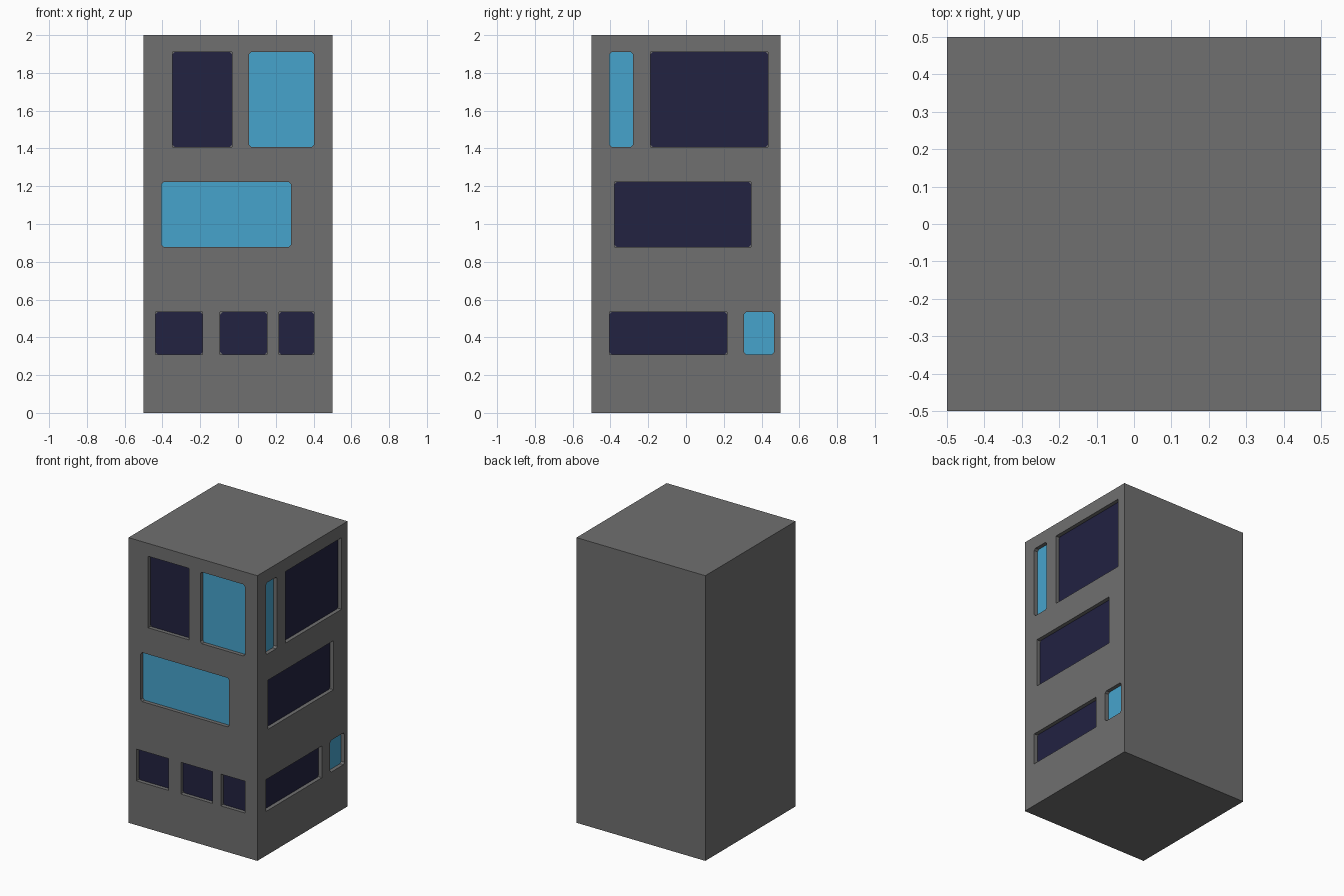
import bpy, bmesh
from mathutils import Vector

if "Cube" in bpy.data.objects:
    bpy.data.objects.remove(bpy.data.objects["Cube"])

DEPTH = 0.03     # how far the windows are set into the wall
PANE = 0.003     # glass thickness
CORNER = 0.012   # cut corner size


def material(name, rgb):
    m = bpy.data.materials.new(name)
    m.diffuse_color = (*rgb, 1)
    m.use_nodes = True
    m.node_tree.nodes["Principled BSDF"].inputs["Base Color"].default_value = m.diffuse_color
    return m


WALL = material("grey_concrete", (0.160, 0.160, 0.160))
LIT = material("light_blue_glass", (0.062, 0.370, 0.605))
DARK = material("dark_navy_glass", (0.016, 0.016, 0.053))


def make_object(name, bm, mat):
    bmesh.ops.recalc_face_normals(bm, faces=bm.faces)
    mesh = bpy.data.meshes.new(name)
    bm.to_mesh(mesh)
    bm.free()
    mesh.materials.append(mat)
    ob = bpy.data.objects.new(name, mesh)
    bpy.context.collection.objects.link(ob)
    return ob


def outline(u0, u1, z0, z1, c):
    """Rectangle outline, with small cut corners when c > 0."""
    if c == 0:
        return [(u0, z0), (u1, z0), (u1, z1), (u0, z1)]
    return [(u0 + c, z0), (u1 - c, z0), (u1, z0 + c), (u1, z1 - c),
            (u1 - c, z1), (u0 + c, z1), (u0, z1 - c), (u0, z0 + c)]


def add_prism(bm, side, points, d0, d1):
    """Extrude an outline between two distances from the central axis."""
    def place(u, z, d):
        return Vector((u, -d, z)) if side == "front" else Vector((d, u, z))
    a = [bm.verts.new(place(u, z, d0)) for u, z in points]
    b = [bm.verts.new(place(u, z, d1)) for u, z in points]
    n = len(points)
    bm.faces.new(a)
    bm.faces.new(b[::-1])
    for i in range(n):
        j = (i + 1) % n
        bm.faces.new((a[i], b[i], b[j], a[j]))


# Floors (bottom, top of windows) and windows per wall: floor, left, right, glass
FLOORS = [(0.31, 0.533), (0.878, 1.222), (1.408, 1.91)]
WINDOWS = {
    "front": [(0, -0.437, -0.188, DARK), (0, -0.094, 0.154, DARK), (0, 0.217, 0.403, DARK),
              (1, -0.405, 0.281, LIT),
              (2, -0.347, -0.031, DARK), (2, 0.058, 0.403, LIT)],
    "right": [(0, -0.405, 0.217, DARK), (0, 0.307, 0.466, LIT),
              (1, -0.379, 0.344, DARK),
              (2, -0.405, -0.280, LIT), (2, -0.189, 0.434, DARK)],
}

# Tower block
bm = bmesh.new()
bmesh.ops.create_cube(bm, size=1)
for v in bm.verts:
    v.co.z = (v.co.z + 0.5) * 2
tower = make_object("tower_block", bm, WALL)

# Glass panes, and the cutter that sinks the window openings
cut = bmesh.new()
for side, windows in WINDOWS.items():
    for i, (floor, u0, u1, glass) in enumerate(windows):
        z0, z1 = FLOORS[floor]
        opening = CORNER if glass is LIT else 0
        add_prism(cut, side, outline(u0, u1, z0, z1, opening), 0.5 - DEPTH, 0.6)
        pane = bmesh.new()
        add_prism(pane, side, outline(u0, u1, z0, z1, CORNER),
                  0.5 - DEPTH - 0.001, 0.5 - DEPTH + PANE)
        make_object(f"{side}_window_pane_{i + 1}", pane, glass)

cutter = make_object("window_cutter", cut, WALL)
cutter.hide_render = True
cutter.display_type = 'WIRE'
mod = tower.modifiers.new("window_openings", 'BOOLEAN')
mod.operation = 'DIFFERENCE'
mod.solver = 'EXACT'
mod.object = cutter

# Apply the cut and remove the helper
bpy.context.view_layer.objects.active = tower
tower.select_set(True)
bpy.ops.object.modifier_apply(modifier=mod.name)
bpy.data.objects.remove(cutter)
